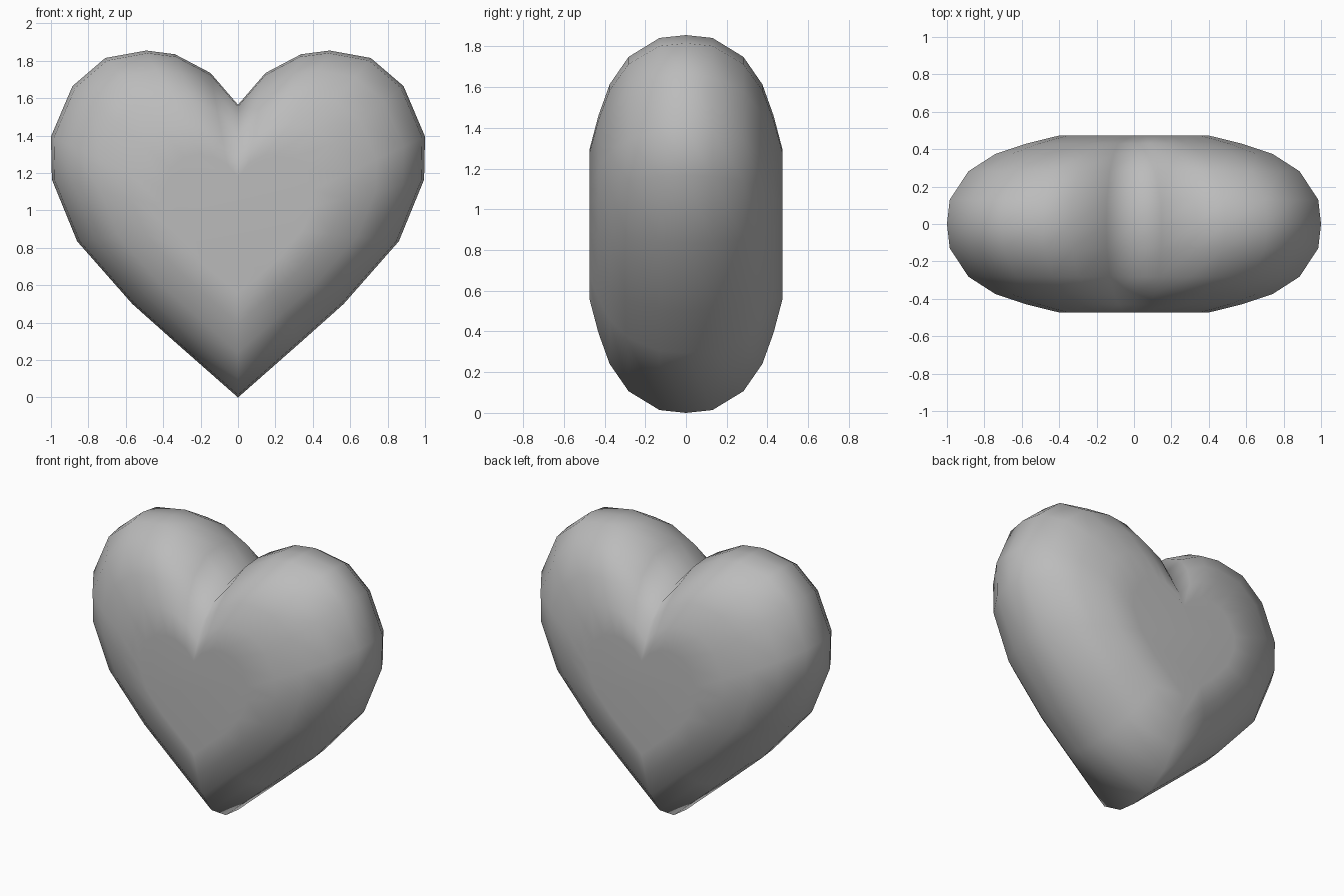
import bpy
import bmesh

cube = bpy.data.objects.get("Cube")
if cube:
    bpy.data.objects.remove(cube, do_unlink=True)

# Half outline from the notch round to the bottom tip (x, z)
HALF = [(0, 1.565), (0.147, 1.735), (0.337, 1.835), (0.49, 1.855),
        (0.71, 1.815), (0.885, 1.665), (1.0, 1.395), (0.995, 1.165),
        (0.86, 0.835), (0.565, 0.5), (0.335, 0.295), (0, 0)]
OUTLINE = HALF + [(-x, z) for x, z in HALF[-2:0:-1]]
CENTRE_Z = 0.925

# Depth and scale of each ring, from the middle to the flat face
RINGS = [(0, 1), (0.13, 0.985), (0.282, 0.885), (0.375, 0.74),
         (0.43, 0.575), (0.473, 0.4)]
SECTIONS = [(-y, s) for y, s in RINGS[:0:-1]] + RINGS

# Heart body: scaled outlines joined by quads, capped front and back
bm = bmesh.new()
loops = [[bm.verts.new((x * s, y, CENTRE_Z + (z - CENTRE_Z) * s))
          for x, z in OUTLINE] for y, s in SECTIONS]
n = len(OUTLINE)
for a, b in zip(loops, loops[1:]):
    for i in range(n):
        j = (i + 1) % n
        bm.faces.new((a[i], a[j], b[j], b[i]))
bm.faces.new(loops[0])
bm.faces.new(loops[-1])
bmesh.ops.recalc_face_normals(bm, faces=bm.faces)
mesh = bpy.data.meshes.new("heart")
bm.to_mesh(mesh)
bm.free()
mesh.shade_smooth()

heart = bpy.data.objects.new("heart", mesh)
bpy.context.collection.objects.link(heart)

# Keep the flat faces flat while the rim stays smooth
weighted = heart.modifiers.new("weighted_normals", "WEIGHTED_NORMAL")
weighted.weight = 50

# Plain grey
grey = bpy.data.materials.new("grey")
grey.use_nodes = True
colour = (0.5, 0.5, 0.5, 1)
grey.diffuse_color = colour
grey.node_tree.nodes["Principled BSDF"].inputs["Base Color"].default_value = colour
mesh.materials.append(grey)
